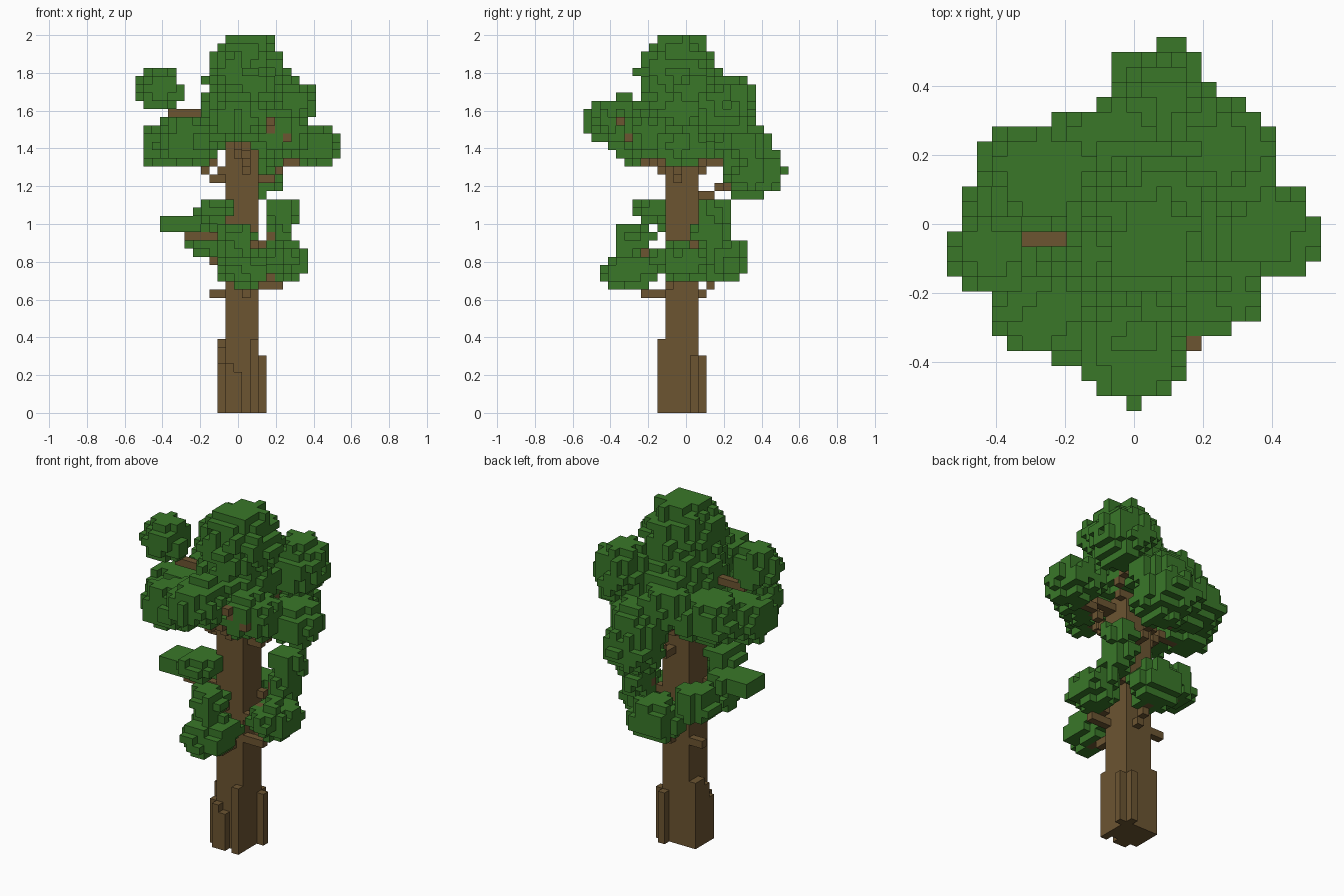
import bpy
import bmesh
import random
from mathutils import Vector

random.seed(7)
if "Cube" in bpy.data.objects:
    bpy.data.objects.remove(bpy.data.objects["Cube"], do_unlink=True)

V = 2 / 46          # edge length of one block
LIMIT = 12          # widest block index from the centre


def material(name, rgb):
    m = bpy.data.materials.new(name)
    m.use_nodes = True
    m.diffuse_color = (*rgb, 1)
    m.node_tree.nodes["Principled BSDF"].inputs["Base Color"].default_value = (*rgb, 1)
    return m


BARK = material("bark brown", (0.15, 0.09, 0.031))
LEAF = material("leaf green", (0.041, 0.185, 0.022))


def blocks(name, cells, mat):
    """Mesh of the exposed sides of a set of unit blocks."""
    bm = bmesh.new()
    verts = {}

    def vert(p):
        key = tuple(round(c * 2) for c in p)
        if key not in verts:
            verts[key] = bm.verts.new((p[0] * V, p[1] * V, (p[2] + 0.5) * V))
        return verts[key]

    for cell in sorted(cells):
        c = Vector(cell)
        for axis in range(3):
            for sign in (-1, 1):
                n = Vector((0, 0, 0))
                n[axis] = sign
                if tuple(int(q) for q in c + n) in cells:
                    continue
                u = Vector((0, 0, 0))
                u[(axis + 1) % 3] = 0.5
                w = n.cross(u)
                mid = c + n * 0.5
                corners = (mid - u - w, mid + u - w, mid + u + w, mid - u + w)
                bm.faces.new([vert(p) for p in corners])
    mesh = bpy.data.meshes.new(name)
    bm.to_mesh(mesh)
    bm.free()
    mesh.materials.append(mat)
    bpy.context.collection.objects.link(bpy.data.objects.new(name, mesh))


def box(xs, ys, zs):
    return {(x, y, z) for x in range(*xs) for y in range(*ys) for z in range(*zs)}


def line(a, b):
    a, b = Vector(a), Vector(b)
    steps = int(max(abs(q) for q in b - a)) or 1
    return {tuple(round(q) for q in a.lerp(b, t / steps)) for t in range(steps + 1)}


def clump(cx, cy, cz, rx, ry, rz):
    """Ragged ball of leaf blocks."""
    out = set()
    for x in range(-LIMIT, LIMIT + 1):
        for y in range(-LIMIT, LIMIT + 1):
            for z in range(int(cz - rz) - 2, min(46, int(cz + rz) + 3)):
                d = ((x - cx) / rx) ** 2 + ((y - cy) / ry) ** 2 + ((z - cz) / rz) ** 2
                if d ** 0.5 < random.uniform(0.84, 1.12):
                    out.add((x, y, z))
    # drop stray blocks that hang free
    sides = ((1, 0, 0), (-1, 0, 0), (0, 1, 0), (0, -1, 0), (0, 0, 1), (0, 0, -1))
    return {c for c in out
            if sum((c[0] + s[0], c[1] + s[1], c[2] + s[2]) in out for s in sides) > 1}


# Trunk and the uneven roots against its sides
trunk = box((-1, 3), (-2, 2), (0, 33))
roots = set()
for x, y, height in ((-1, -3, 6), (0, -3, 5), (2, -3, 9),
                     (-2, -2, 6), (-2, -1, 8), (-2, 0, 9), (-2, 1, 9),
                     (2, 2, 7), (3, 1, 7)):
    roots |= box((x, x + 1), (y, y + 1), (0, height))

# Branches, from the trunk out into the leaves
branches = set()
for a, b in (((-2, -1, 28), (-8, -1, 31)),
             ((-2, -2, 29), (-6, -6, 31)),
             ((-2, 1, 29), (-6, 4, 32)),
             ((3, -1, 28), (5, -1, 29)),
             ((3, -1, 31), (5, -1, 31)),
             ((6, -1, 30), (9, -1, 31)),
             ((3, -2, 31), (6, -7, 33)),
             ((3, -3, 32), (4, -8, 35)),
             ((1, 2, 26), (2, 8, 28)),
             ((1, -3, 29), (0, -8, 33)),
             ((3, 1, 32), (6, 5, 36)),
             ((-1, 2, 29), (-1, 6, 32)),
             ((-4, -1, 36), (-8, -1, 36)),
             ((-8, -1, 36), (-9, -2, 37)),
             ((-2, -2, 21), (-6, -2, 21)),
             ((-2, 1, 18), (-4, 3, 19)),
             ((0, -3, 19), (0, -6, 19)),
             ((1, -3, 14), (1, -7, 15)),
             ((3, -2, 15), (5, -2, 15)),
             ((4, -1, 16), (5, 0, 17)),
             ((3, -2, 18), (4, -1, 19)),
             ((3, 1, 20), (5, 3, 22)),
             ((1, 2, 14), (1, 5, 17)),
             ((-2, 1, 14), (-3, 1, 14))):
    branches |= line(a, b)
branches -= trunk

# Leaf clumps: centre and radii in blocks
crown_clumps = (
    (1, -1, 40.9, 4.8, 4.8, 5),         # top
    (0.5, -0.6, 36, 5.3, 6.3, 3.9),     # middle
    (-8.5, -0.8, 32.1, 3.9, 3.9, 2.6),  # right side
    (-6, -5.8, 32.6, 3.6, 3.7, 2.8),
    (-5.8, 3.4, 32.8, 4.3, 3.9, 3),
    (0, -8.5, 35.2, 3.5, 3.9, 2.9),     # front
    (5, -4.3, 33.5, 3.7, 3.5, 3),
    (9, -0.6, 32.2, 3.5, 3.3, 2.7),     # left side
    (6, 5, 37, 3.5, 3.7, 3.7),
    (1.8, 7, 32.3, 4.2, 3.6, 2.5),      # back
    (-1, 5.4, 34.2, 3.6, 3, 3),
    (2, 8.2, 28.8, 3.6, 4.1, 3.1))
lower_clumps = (
    (-6.7, -1.4, 22.6, 3.6, 2.5, 1.5),
    (-3, -4, 24.2, 2.5, 2.5, 1.7),
    (0, -6.3, 21, 2.3, 2.4, 1.9),
    (0.6, -6.8, 16.9, 3.2, 3.8, 2.4),
    (6, -0.4, 17.9, 2.7, 3.6, 2.4),
    (5, 3, 21.3, 2, 2.5, 2),
    (5.3, 3.5, 24.1, 2.2, 2.3, 1.6),
    (1, 5, 18, 3.3, 2.9, 2.8),
    (-3.6, 3, 20.5, 2.6, 2.6, 2.5))
wood = trunk | roots | branches
# Open air around the bare upper branch
gap = box((-5, -4), (-2, -1), (24, 46)) | box((-7, -4), (-1, 0), (37, 42))


def foliage(clumps):
    return set().union(*(clump(*c) for c in clumps)) - wood - gap


# Crown with a small flat tip
crown = foliage(crown_clumps)
crown |= box((0, 3), (-3, 2), (45, 46)) | box((-1, 4), (-2, 0), (45, 46))

blocks("trunk", trunk, BARK)
blocks("roots", roots, BARK)
blocks("branches", branches, BARK)
blocks("crown_leaves", crown, LEAF)
blocks("lower_leaves", foliage(lower_clumps), LEAF)
blocks("outer_leaf_ball", foliage([(-9.5, -1.9, 39, 2.9, 2.9, 2.6)]), LEAF)
